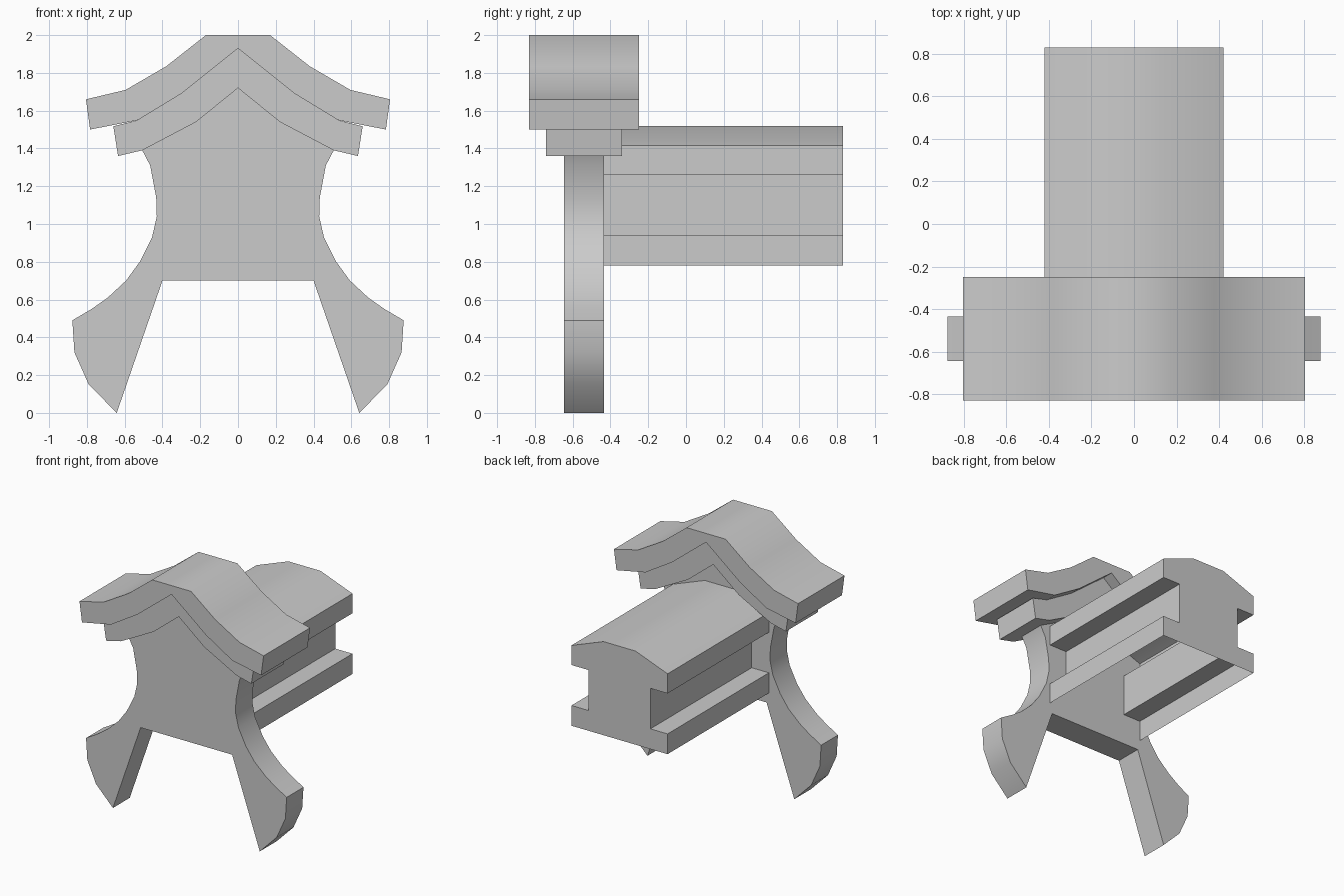
import bpy, bmesh, math

if "Cube" in bpy.data.objects:
    bpy.data.objects.remove(bpy.data.objects["Cube"])


def mirrored(half):
    """Close a right-half outline by mirroring it across x = 0."""
    return half + [(-x, z) for x, z in reversed(half) if abs(x) > 1e-6]


def extrude_profile(name, half, y0, y1, drop=None):
    """Extrude a mirrored x-z outline from y0 to y1; drop() selects faces left open."""
    bm = bmesh.new()
    face = bm.faces.new([bm.verts.new((x, y0, z)) for x, z in mirrored(half)])
    back = bmesh.ops.extrude_face_region(bm, geom=[face], use_keep_orig=True)["geom"]
    bmesh.ops.translate(bm, vec=(0, y1 - y0, 0),
                        verts=[g for g in back if isinstance(g, bmesh.types.BMVert)])
    bmesh.ops.recalc_face_normals(bm, faces=bm.faces)
    if drop:
        gone = [f for f in bm.faces if drop(f.calc_center_median())]
        bmesh.ops.delete(bm, geom=gone, context='FACES')
    mesh = bpy.data.meshes.new(name)
    bm.to_mesh(mesh)
    bm.free()
    obj = bpy.data.objects.new(name, mesh)
    bpy.context.collection.objects.link(obj)
    bpy.ops.object.select_all(action='DESELECT')
    obj.select_set(True)
    bpy.context.view_layer.objects.active = obj
    bpy.ops.object.shade_smooth_by_angle(angle=math.radians(45))
    return obj


# Flat plate with two splayed feet and a curved waist
extrude_profile("leg_plate", [
    (0, 1.72), (0.222, 1.54), (0.507, 1.39), (0.465, 1.31), (0.433, 1.14),
    (0.43, 1.04), (0.455, 0.93), (0.52, 0.80), (0.593, 0.70), (0.69, 0.61),
    (0.775, 0.55), (0.877, 0.49), (0.866, 0.32), (0.79, 0.15), (0.642, 0),
    (0.40, 0.70)], -0.645, -0.435)

# Lower, narrower roof layer
extrude_profile("lower_roof", [
    (0, 1.93), (0.30, 1.69), (0.53, 1.55), (0.66, 1.517), (0.635, 1.36),
    (0.507, 1.39), (0.222, 1.54), (0, 1.72)], -0.74, -0.34)

# Upper, wider roof layer
extrude_profile("upper_roof", [
    (0.17, 2.0), (0.38, 1.835), (0.595, 1.71), (0.805, 1.66), (0.783, 1.50),
    (0.53, 1.55), (0.30, 1.69), (0, 1.93)], -0.83, -0.25)

# Grooved rear beam with an arched top, open underneath
extrude_profile("rear_beam", [
    (0.14, 1.52), (0.42, 1.415), (0.42, 1.26), (0.27, 1.26), (0.27, 0.94),
    (0.42, 0.94), (0.42, 0.78)], -0.435, 0.83,
    drop=lambda c: c.z < 0.785 or c.y < -0.43)
